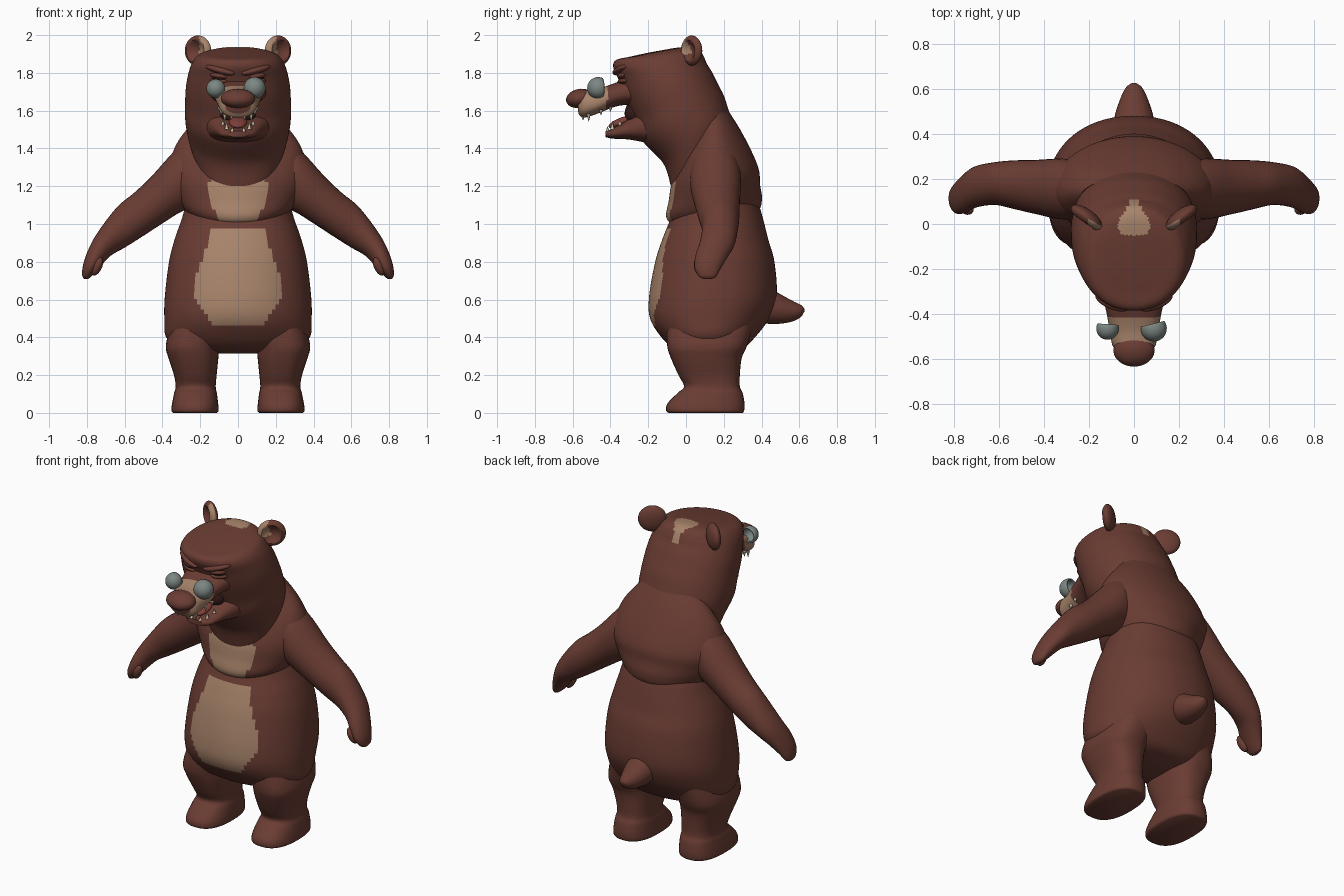
import bpy, bmesh, math
from mathutils import Vector as V, Matrix, Euler

if "Cube" in bpy.data.objects:
    bpy.data.objects.remove(bpy.data.objects["Cube"])


def material(name, rgb):
    m = bpy.data.materials.new(name)
    m.use_nodes = True
    m.diffuse_color = (*rgb, 1)
    bsdf = m.node_tree.nodes["Principled BSDF"]
    bsdf.inputs["Base Color"].default_value = (*rgb, 1)
    bsdf.inputs["Roughness"].default_value = 0.8
    return m


BROWN = material("brown fur", (0.145, 0.046, 0.033))
TAN = material("tan fur", (0.39, 0.23, 0.145))
GREY = material("grey glass", (0.20, 0.24, 0.225))
CREAM = material("tooth cream", (0.60, 0.53, 0.38))
RED = material("tongue red", (0.22, 0.05, 0.04))
DARK = material("dark mouth", (0.035, 0.010, 0.009))


def finish(name, bm, mats, rule=None, side=1):
    """Turn a bmesh into a smooth object; faces that pass the rule get mats[1]."""
    if side < 0:
        bmesh.ops.scale(bm, vec=(-1, 1, 1), verts=bm.verts)
    bmesh.ops.recalc_face_normals(bm, faces=bm.faces)
    for f in bm.faces:
        if rule and rule(f.calc_center_median(), f.normal):
            f.material_index = 1
    me = bpy.data.meshes.new(name)
    bm.to_mesh(me)
    bm.free()
    for m in mats:
        me.materials.append(m)
    ob = bpy.data.objects.new(name, me)
    bpy.context.collection.objects.link(ob)
    bpy.ops.object.select_all(action='DESELECT')
    ob.select_set(True)
    bpy.context.view_layer.objects.active = ob
    bpy.ops.object.shade_smooth_by_angle(angle=math.radians(45))
    return ob


def ring(front, back, hw, cx=0.0):
    """Oval across x, spanning two (y, z) points."""
    a, b = V((cx, *front)), V((cx, *back))
    return (a + b) / 2, V((hw, 0, 0)), (b - a) / 2


def arm_ring(top, low, y, ry):
    """Oval across y, spanning two (x, z) points."""
    a, b = V((top[0], y, top[1])), V((low[0], y, low[1]))
    return (a + b) / 2, V((0, ry, 0)), (b - a) / 2


def spline(p0, p1, p2, p3, t):
    return 0.5 * (2 * p1 + (p2 - p0) * t + (2 * p0 - 5 * p1 + 4 * p2 - p3) * t * t
                  + (3 * p1 - p0 - 3 * p2 + p3) * t ** 3)


def loft(name, rings, mats, rule=None, side=1, seg=32, steps=4, p=2.0):
    """Smooth skin through oval rings."""
    n, fine = len(rings), []
    for i in range(n - 1):
        ks = [max(i - 1, 0), i, i + 1, min(i + 2, n - 1)]
        for s in range(steps):
            fine.append([spline(*[rings[k][j] for k in ks], s / steps) for j in range(3)])
    fine.append(rings[-1])
    bm, loops = bmesh.new(), []
    for c, u, v in fine:
        loop = []
        for k in range(seg):
            a = 2 * math.pi * k / seg
            ca, sa = math.cos(a), math.sin(a)
            loop.append(bm.verts.new(c + u * math.copysign(abs(ca) ** (2 / p), ca)
                                     + v * math.copysign(abs(sa) ** (2 / p), sa)))
        loops.append(loop)
    for lo, hi in zip(loops, loops[1:]):
        for k in range(seg):
            bm.faces.new((lo[k], lo[(k + 1) % seg], hi[(k + 1) % seg], hi[k]))
    bm.faces.new(loops[0])
    bm.faces.new(loops[-1])
    return finish(name, bm, mats, rule, side)


def ball(name, loc, size, mat, rot=(0, 0, 0), side=1):
    bm = bmesh.new()
    bmesh.ops.create_uvsphere(bm, u_segments=24, v_segments=14, radius=1)
    bm.transform(Matrix.LocRotScale(V(loc), Euler([math.radians(r) for r in rot]), V(size)))
    return finish(name, bm, [mat], side=side)


def width_at(table, t):
    """Half width of a painted patch at t, zero outside the table."""
    for (a, wa), (b, wb) in zip(table, table[1:]):
        if a <= t <= b:
            return wa + (wb - wa) * (t - a) / (b - a)
    return 0


# Torso with belly patch
belly = [(.46, .13), (.52, .165), (.62, .235), (.7, .23), (.85, .175), (.94, .15), (.98, .14)]
torso = [(.315, .04, .2, .1), (.34, -.06, .3, .30), (.4, -.13, .365, .38), (.5, -.19, .44, .39),
         (.62, -.195, .48, .387), (.8, -.163, .468, .365), (.92, -.125, .435, .335),
         (1.02, -.085, .41, .3), (1.12, -.05, .38, .27), (1.25, 0, .33, .22)]
loft("torso", [ring((f, z), (b, z), w) for z, f, b, w in torso], [BROWN, TAN],
     lambda c, n: c.y < .05 and abs(c.x) < width_at(belly, c.z), seg=112, steps=9, p=2.15)

# Chest and shoulders with chest patch
chest = [(1.0, .09), (1.05, .11), (1.12, .155), (1.2, .165), (1.24, .14)]
loft("chest", [ring((.03, .99), (.34, 1.04), .17), ring((-.07, 1.0), (.39, 1.08), .24),
               ring((-.105, 1.04), (.402, 1.14), .29), ring((-.092, 1.12), (.392, 1.21), .335),
               ring((-.08, 1.2), (.385, 1.29), .365), ring((-.06, 1.26), (.34, 1.40), .36),
               ring((-.03, 1.33), (.275, 1.52), .32), ring((.02, 1.42), (.21, 1.62), .24)],
     [BROWN, TAN], lambda c, n: c.y < .05 and abs(c.x) < width_at(chest, c.z),
     seg=96, steps=7)

# Head with crown patch
crown = [(-.05, .055), (-.02, .07), (.02, .065), (.06, .04), (.12, .005)]
loft("head", [ring((-.08, 1.2), (.24, 1.56), .235), ring((-.12, 1.32), (.22, 1.62), .265),
              ring((-.23, 1.44), (.2, 1.68), .28), ring((-.27, 1.55), (.17, 1.74), .28),
              ring((-.32, 1.66), (.14, 1.8), .275), ring((-.355, 1.76), (.11, 1.85), .26),
              ring((-.385, 1.83), (.095, 1.885), .24), ring((-.37, 1.868), (.07, 1.922), .205),
              ring((-.3, 1.885), (.02, 1.938), .14), ring((-.2, 1.907), (-.06, 1.932), .03)],
     [BROWN, TAN], lambda c, n: c.z > 1.8 and abs(c.x) < width_at(crown, c.y),
     seg=80, steps=8, p=2.1)

# Muzzle with tan band, nose, lower jaw
loft("muzzle", [ring((-.26, 1.79), (-.26, 1.63), .16), ring((-.38, 1.745), (-.36, 1.625), .128),
                ring((-.47, 1.715), (-.48, 1.58), .108), ring((-.54, 1.705), (-.545, 1.563), .095),
                ring((-.575, 1.68), (-.57, 1.585), .065)], [BROWN, TAN],
     lambda c, n: -.57 < c.y < -.415 - .25 * max(0, 1.66 - c.z), seg=40, steps=8, p=2.4)
ball("nose", (0, -.563, 1.665), (.092, .073, .05), BROWN, (12, 0, 0))
loft("lower_jaw", [ring((-.2, 1.62), (-.16, 1.42), .18), ring((-.32, 1.545), (-.3, 1.447), .125),
                   ring((-.39, 1.505), (-.39, 1.452), .09), ring((-.425, 1.492), (-.425, 1.46), .05)],
     [BROWN], p=2.4)
ball("mouth_cavity", (0, -.275, 1.585), (.095, .05, .065), DARK)
ball("tongue", (0, -.345, 1.54), (.048, .07, .022), RED, (22, 0, 0))

# Teeth
teeth = [(.035, -.545, 1.57, -1, .025), (.07, -.515, 1.575, -1, .04), (.09, -.45, 1.6, -1, .03),
         (.1, -.4, 1.615, -1, .025), (.03, -.415, 1.495, 1, .025), (.06, -.39, 1.51, 1, .045),
         (.08, -.35, 1.53, 1, .025)]
for side in (1, -1):
    for i, (x, y, z, up, h) in enumerate(teeth):
        bm = bmesh.new()
        bmesh.ops.create_cone(bm, cap_ends=True, segments=8, radius1=.011, radius2=.001, depth=h,
                              matrix=Matrix.Translation((x, y, z + up * h * .3))
                              @ Matrix.Rotation(0 if up > 0 else math.pi, 4, 'X'))
        finish(f"tooth_{i}_{'left' if side > 0 else 'right'}", bm, [CREAM], side=side)

# Half-bowl lenses, hollow toward the face
for label, loc, turn in (("left", (.088, -.465, 1.72), 14), ("right", (-.118, -.465, 1.717), -4)):
    bm = bmesh.new()
    bmesh.ops.create_uvsphere(bm, u_segments=32, v_segments=16, radius=.05)
    bmesh.ops.delete(bm, geom=[v for v in bm.verts if v.co.z < -.022], context='VERTS')
    bm.transform(Matrix.Translation(loc) @ Matrix.Rotation(math.radians(turn), 4, 'Z')
                 @ Matrix.Rotation(math.radians(90), 4, 'X'))
    lens = finish("lens_" + label, bm, [GREY])
    lens.modifiers.new("shell", 'SOLIDIFY').thickness = .008


def ear(label, side):
    """Flattened ball with a dished face and a tan inner root."""
    bm = bmesh.new()
    bmesh.ops.create_uvsphere(bm, u_segments=40, v_segments=28, radius=1)
    for v in bm.verts:
        r = math.hypot(v.co.x, v.co.z)
        if v.co.y < 0 and r < .72:
            v.co.y += 1.1 * (1 - (r / .72) ** 2)
    bm.transform(Matrix.LocRotScale(V((.212, .03, 1.918)), Euler((0, math.radians(8), math.radians(36))),
                                    V((.082, .036, .08))))
    finish("ear_" + label, bm, [BROWN, TAN],
           lambda c, n: n.y < -.1 and abs(c.x) < .205 and c.z > 1.9, side)


for side, label in ((1, "left"), (-1, "right")):
    ear(label, side)
    # Eyes and brows
    ball("brow_" + label, (.095, -.345, 1.815), (.085, .035, .02), BROWN, (0, -14, 22), side)
    ball("upper_lid_" + label, (.1, -.328, 1.785), (.052, .034, .018), BROWN, (0, -8, 22), side)
    ball("eye_" + label, (.1, -.326, 1.772), (.042, .03, .014), DARK, (0, -6, 22), side)
    ball("lower_lid_" + label, (.1, -.325, 1.757), (.052, .034, .016), BROWN, (0, -4, 22), side)

    # Arm and thumb
    loft("arm_" + label, [arm_ring((.18, 1.47), (.18, 1.1), .16, .1),
                          arm_ring((.31, 1.41), (.29, 1.07), .155, .135),
                          arm_ring((.46, 1.25), (.42, .99), .165, .12),
                          arm_ring((.55, 1.165), (.52, .925), .175, .108),
                          arm_ring((.64, 1.09), (.6, .875), .18, .095),
                          arm_ring((.74, .96), (.67, .835), .165, .092),
                          arm_ring((.79, .87), (.715, .79), .135, .085),
                          arm_ring((.82, .785), (.75, .75), .115, .07),
                          arm_ring((.825, .73), (.785, .715), .115, .045),
                          arm_ring((.815, .71), (.8, .708), .115, .02)], [BROWN], side=side)
    ball("thumb_" + label, (.745, .07, .775), (.025, .028, .052), BROWN, (10, -25, 0), side)

    # Leg and foot
    leg = [(.48, -.1, .36, .2, .15), (.36, -.1, .325, .24, .142), (.29, -.08, .295, .236, .132),
           (.2, -.04, .285, .226, .113), (.14, -.01, .285, .224, .106), (.105, -.045, .3, .225, .113),
           (.05, -.098, .31, .227, .122), (.012, -.105, .308, .228, .125), (0, -.09, .3, .228, .115)]
    loft("leg_" + label, [ring((f, z), (b, z), w, cx) for z, f, b, cx, w in leg], [BROWN],
         side=side, seg=40, p=2.5)

# Tail
loft("tail", [ring((.38, .7), (.38, .48), .09), ring((.48, .64), (.46, .47), .088),
              ring((.56, .595), (.55, .48), .062), ring((.61, .57), (.605, .505), .036),
              ring((.628, .55), (.626, .535), .01)], [BROWN])
